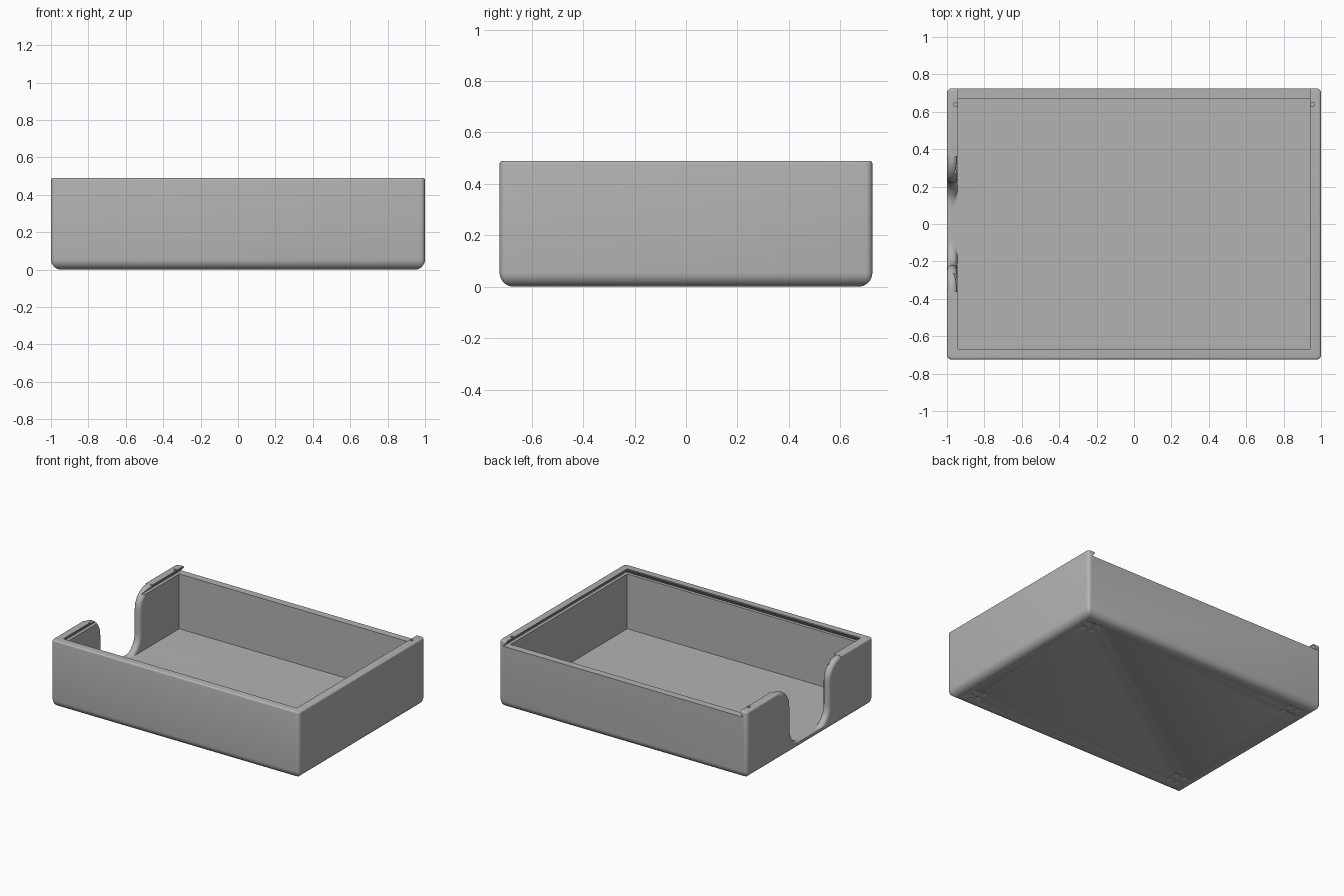
import bpy, bmesh, math

if "Cube" in bpy.data.objects:
    bpy.data.objects.remove(bpy.data.objects["Cube"], do_unlink=True)

HX, HY, TOP = 1.0, 0.725, 0.49      # outer half sizes and height
FLOOR, LEDGE = 0.05, 0.45           # tray floor, lid ledge
IX, IY = 0.945, 0.672               # inner half sizes

grey = bpy.data.materials.new("Grey plastic")
grey.use_nodes = True
grey.diffuse_color = (0.45, 0.45, 0.45, 1)
grey.node_tree.nodes["Principled BSDF"].inputs["Base Color"].default_value = (0.45, 0.45, 0.45, 1)


def loft(name, rings):
    """Closed solid through rings that share one point count."""
    bm = bmesh.new()
    loops = [[bm.verts.new(p) for p in ring] for ring in rings]
    n = len(loops[0])
    for a, b in zip(loops, loops[1:]):
        for i in range(n):
            j = (i + 1) % n
            bm.faces.new((a[i], a[j], b[j], b[i]))
    bm.faces.new(loops[0][::-1])
    bm.faces.new(loops[-1])
    bmesh.ops.recalc_face_normals(bm, faces=bm.faces)
    mesh = bpy.data.meshes.new(name)
    bm.to_mesh(mesh)
    bm.free()
    mesh.materials.append(grey)
    obj = bpy.data.objects.new(name, mesh)
    bpy.context.collection.objects.link(obj)
    return obj


def rect(x0, x1, y0, y1, z):
    return [(x0, y0, z), (x1, y0, z), (x1, y1, z), (x0, y1, z)]


def round_rect(inset, z, seg=5):
    r = max(0.025 - inset, 0.004)
    pts = []
    for k, (sx, sy) in enumerate(((1, 1), (-1, 1), (-1, -1), (1, -1))):
        for i in range(seg + 1):
            a = math.pi / 2 * (k + i / seg)
            pts.append((sx * (HX - inset - r) + r * math.cos(a),
                        sy * (HY - inset - r) + r * math.sin(a), z))
    return pts


def disc(x, y, z, r, n, turn=0.0):
    return [(x + r * math.cos(turn + math.tau * i / n),
             y + r * math.sin(turn + math.tau * i / n), z) for i in range(n)]


def scoop(x, d, seg=12):
    """Thumb notch outline at x, grown outward by d."""
    w, rt, rb = 0.22, 0.14 - d, 0.13 + d
    half = [(0.36, TOP + 0.1)]
    for i in range(seg + 1):                      # flared top
        a = math.pi / 2 * (1 + i / seg)
        half.append((0.36 + rt * math.cos(a), TOP - 0.14 + rt * math.sin(a)))
    for i in range(seg + 1):                      # rounded bottom
        a = -math.pi / 2 * i / seg
        half.append((w - 0.13 + rb * math.cos(a),
                     max(FLOOR, FLOOR + 0.13 + rb * math.sin(a))))
    return [(x, y, z) for y, z in half] + [(x, -y, z) for y, z in half[::-1]]


# Outer shell with a wide bottom fillet and a small top fillet
rings = []
for i in range(9):
    a = math.pi / 2 * i / 8
    rings.append(round_rect(0.055 * (1 - math.sin(a)), 0.055 * (1 - math.cos(a))))
for i in range(5):
    a = math.pi / 2 * i / 4
    rings.append(round_rect(0.012 * (1 - math.cos(a)), TOP - 0.012 * (1 - math.sin(a))))
box = loft("tray_box", rings)

# Cavity and dovetail lid slot, open at the back
cutters = [loft("cavity_cutter", [rect(-IX, IX, -IY, IY, z) for z in (FLOOR, LEDGE + 0.01)])]
slot = []
for z, g in ((LEDGE, 0.022), (TOP - 0.008, -0.003), (TOP + 0.1, -0.003)):
    slot.append(rect(-IX - g, IX + g, -IY - g, HY + 0.1, z))
cutters.append(loft("lid_slot_cutter", slot))

# Thumb notch through the right wall, with rounded edges
R, wall = 0.026, HX - IX
outer = []
for i in range(7):
    a = math.pi / 2 * i / 6
    outer.append((R * (1 - math.cos(a)), R * (1 - math.sin(a))))
sections = [(-0.05, R)] + outer + [(wall - t, d) for t, d in outer[::-1]] + [(wall + 0.01, R)]
cutters.append(loft("notch_cutter", [scoop(-HX + t, d) for t, d in sections]))

# Lid catch holes and the pyramid dimples under each corner
for sx in (-1, 1):
    cutters.append(loft("catch_cutter", [disc(sx * 0.955, 0.64, z, 0.011, 16)
                                         for z in (LEDGE + 0.003, TOP + 0.05)]))
    for sy in (-1, 1):
        for ox in (-1, 1):
            for oy in (-1, 1):
                x, y = sx * (HX - 0.14) + ox * 0.033, sy * (HY - 0.14) + oy * 0.033
                cutters.append(loft("dimple_cutter", [
                    disc(x, y, z, r, 4, math.pi / 4)
                    for z, r in ((-0.02, 0.044), (0, 0.044), (0.018, 0.001))]))

bpy.context.view_layer.objects.active = box
for cutter in cutters:
    cutter.hide_render = True
    mod = box.modifiers.new(cutter.name, "BOOLEAN")
    mod.operation, mod.solver, mod.object = "DIFFERENCE", "EXACT", cutter
    bpy.ops.object.modifier_apply(modifier=mod.name)
    bpy.data.objects.remove(cutter, do_unlink=True)

bpy.ops.object.select_all(action="DESELECT")
box.select_set(True)
bpy.ops.object.shade_smooth_by_angle(angle=math.radians(35))
